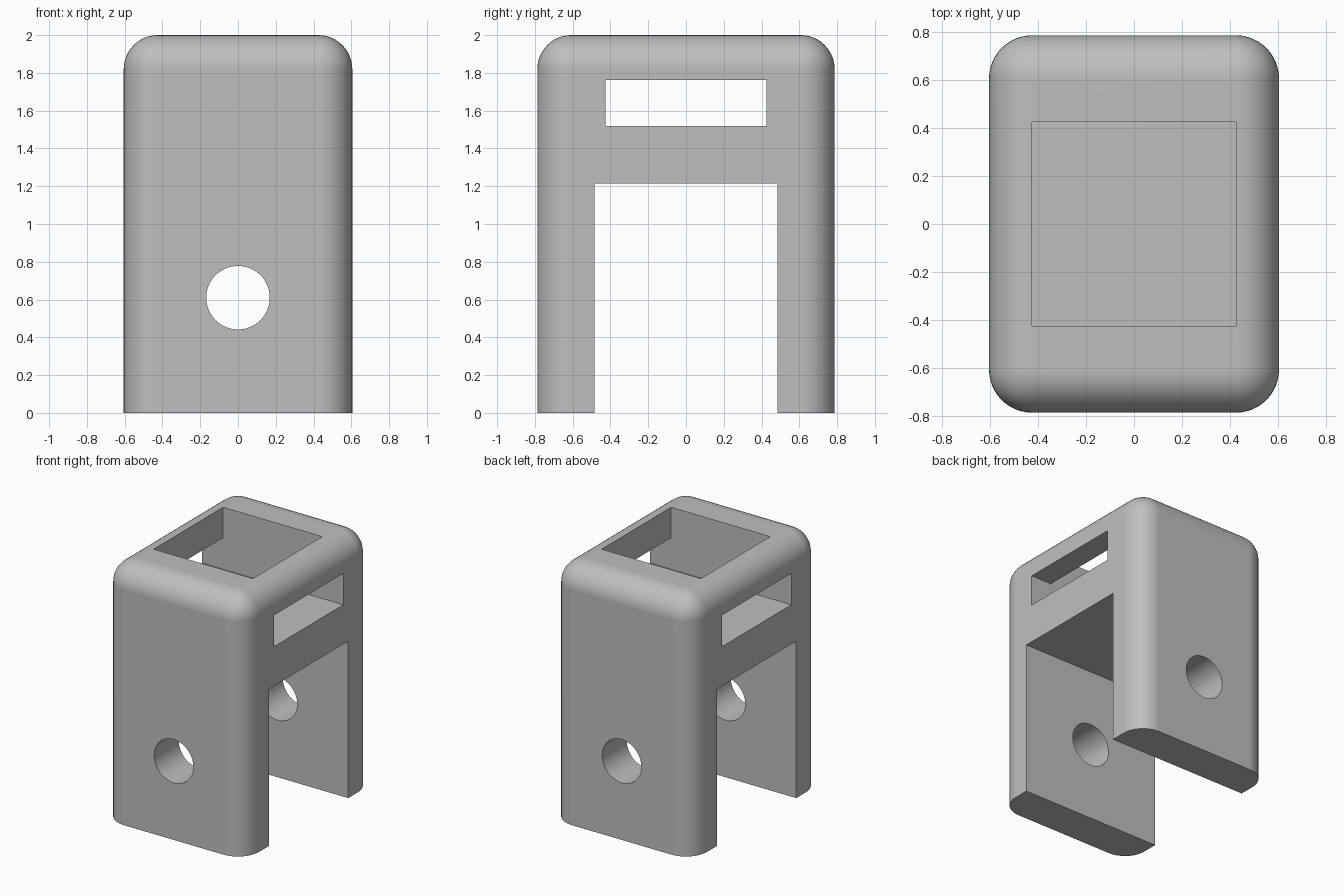
import bpy
import bmesh
from math import radians
from mathutils import Matrix

cube = bpy.data.objects.get("Cube")
if cube:
    bpy.data.objects.remove(cube, do_unlink=True)

HALF_X, HALF_Y, HEIGHT = 0.605, 0.787, 2.0
FILLET = 0.18
POCKET = 0.425        # half width of the pocket and the window
WINDOW_FLOOR = 1.52

grey = bpy.data.materials.new("plain_grey")
grey.use_nodes = True
colour = (0.52, 0.52, 0.52, 1)
grey.diffuse_color = colour
grey.node_tree.nodes["Principled BSDF"].inputs["Base Color"].default_value = colour


def make_object(name, bm):
    mesh = bpy.data.meshes.new(name)
    bm.to_mesh(mesh)
    bm.free()
    mesh.materials.append(grey)
    obj = bpy.data.objects.new(name, mesh)
    bpy.context.collection.objects.link(obj)
    return obj


def box_bmesh(half_x, half_y, bottom, top):
    bm = bmesh.new()
    size = Matrix.Diagonal((2 * half_x, 2 * half_y, top - bottom, 1))
    place = Matrix.Translation((0, 0, (bottom + top) / 2))
    bmesh.ops.create_cube(bm, size=1, matrix=place @ size)
    return bm


def cut(target, cutter):
    cutter.hide_render = True
    mod = target.modifiers.new(cutter.name, 'BOOLEAN')
    mod.operation = 'DIFFERENCE'
    mod.solver = 'EXACT'
    mod.object = cutter
    bpy.ops.object.modifier_apply(modifier=mod.name)
    bpy.data.objects.remove(cutter, do_unlink=True)


# Rounded block: every edge filleted except those around the base
bm = box_bmesh(HALF_X, HALF_Y, 0, HEIGHT)
edges = [e for e in bm.edges if max(v.co.z for v in e.verts) > 0.1]
bmesh.ops.bevel(bm, geom=edges, offset=FILLET, offset_type='OFFSET',
                segments=12, profile=0.5, affect='EDGES')
body = make_object("clevis_body", bm)
bpy.context.view_layer.objects.active = body
body.select_set(True)

# Fork slot between the two legs
cut(body, make_object("fork_slot", box_bmesh(1, 0.485, -0.5, 1.215)))

# Square pocket in the top, and the side window opening into it
cut(body, make_object("top_pocket", box_bmesh(POCKET, POCKET, WINDOW_FLOOR, 2.5)))
cut(body, make_object("side_window", box_bmesh(1, POCKET, WINDOW_FLOOR, 1.763)))

# Round pin hole through both legs
bm = bmesh.new()
bmesh.ops.create_cone(bm, cap_ends=True, segments=64, radius1=0.168, radius2=0.168, depth=3,
                      matrix=Matrix.Translation((0, 0, 0.61)) @ Matrix.Rotation(radians(90), 4, 'X'))
cut(body, make_object("pin_hole", bm))

# Smooth fillets with crisp cut edges and flat panels
bpy.ops.object.shade_smooth_by_angle(angle=radians(30))
normals = body.modifiers.new("flat_panels", 'WEIGHTED_NORMAL')
normals.keep_sharp = True
